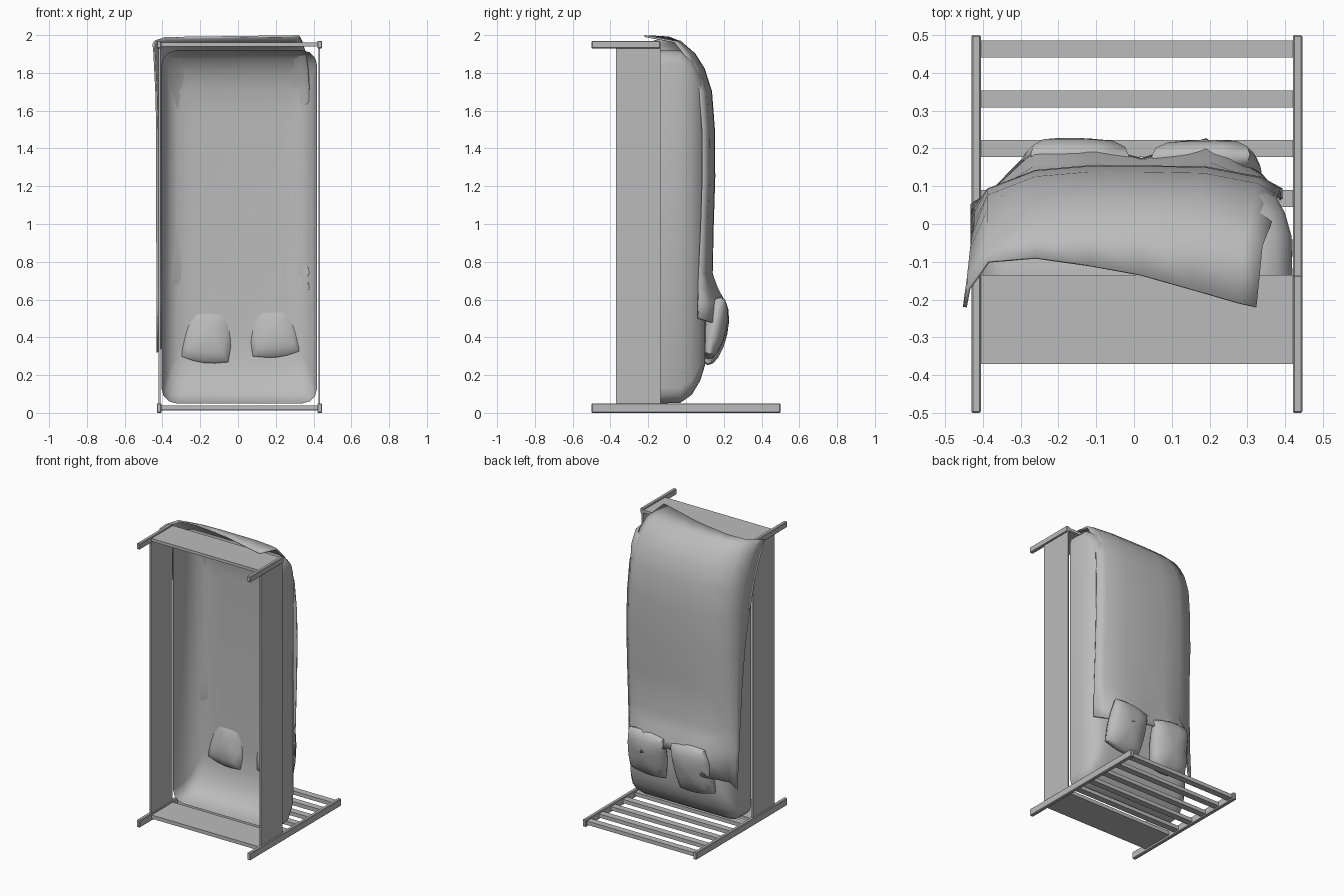
import bpy, bmesh, math
from mathutils import Matrix

cube = bpy.data.objects.get("Cube")
if cube:
    bpy.data.objects.remove(cube, do_unlink=True)

grey = bpy.data.materials.new("plain_grey")
grey.use_nodes = True
GREY = (0.5, 0.5, 0.5, 1)
grey.diffuse_color = GREY
grey.node_tree.nodes["Principled BSDF"].inputs["Base Color"].default_value = GREY


def finish(name, bm, smooth=None):
    bmesh.ops.recalc_face_normals(bm, faces=bm.faces)
    mesh = bpy.data.meshes.new(name)
    bm.to_mesh(mesh)
    bm.free()
    mesh.materials.append(grey)
    ob = bpy.data.objects.new(name, mesh)
    bpy.context.collection.objects.link(ob)
    if smooth:
        bpy.ops.object.select_all(action="DESELECT")
        ob.select_set(True)
        bpy.context.view_layer.objects.active = ob
        bpy.ops.object.shade_smooth_by_angle(angle=math.radians(smooth))
    return ob


def box(name, xs, ys, zs, bevel=0):
    bm = bmesh.new()
    bmesh.ops.create_cube(bm, size=1)
    for v in bm.verts:
        for i, (a, b) in enumerate((xs, ys, zs)):
            v.co[i] = (a + b) / 2 + v.co[i] * (b - a)
    if bevel:
        bmesh.ops.bevel(bm, geom=bm.edges[:], offset=bevel, segments=1, affect="EDGES")
    return finish(name, bm)


def bridge(bm, rows, closed=False):
    for a, b in zip(rows, rows[1:]):
        n = len(a)
        for i in range(n if closed else n - 1):
            j = (i + 1) % n
            bm.faces.new((a[i], a[j], b[j], b[i]))


# Frame: the bed stands on its headboard, its upper side facing +y
PANEL = (-0.37, -0.135)
for side, xs, rail in (("right", (-0.43, -0.405), (-0.42, -0.41)),
                       ("left", (0.42, 0.445), (0.425, 0.435))):
    box(side + "_headboard_post", xs, (-0.5, 0.5), (0, 0.05), 0.004)
    box(side + "_footboard_post", xs, (-0.5, -0.135), (1.93, 1.97), 0.004)
    box(side + "_side_rail", rail, PANEL, (0.01, 1.96))
box("headboard_panel", (-0.41, 0.425), PANEL, (0.015, 0.04))
box("footboard_panel", (-0.41, 0.425), PANEL, (1.94, 1.96))
for i in range(5):
    y = 0.4625 - 0.1315 * i
    box(f"headboard_slat_{i + 1}", (-0.41, 0.425), (y - 0.0225, y + 0.0225), (0.012, 0.038))

# Mattress: an open shell of rounded rings that close in towards the top
bm = bmesh.new()
rings = []
for y, dx, dz in ((-0.135, 0, 0), (-0.03, 0.003, 0.003), (0.03, 0.02, 0.045),
                  (0.075, 0.045, 0.12), (0.1, 0.085, 0.2), (0.108, 0.16, 0.34)):
    hx, hz, r, ring = 0.412 - dx, 0.935 - dz, 0.08, []
    for sx, sz, start in ((1, 1, 0), (-1, 1, 90), (-1, -1, 180), (1, -1, 270)):
        for k in range(4):
            a = math.radians(start + 30 * k)
            ring.append(bm.verts.new((0.007 + sx * (hx - r) + r * math.cos(a), y,
                                      0.985 + sz * (hz - r) + r * math.sin(a))))
    rings.append(ring)
bridge(bm, rings, True)
bm.faces.new(rings[-1])
finish("mattress", bm, 50)


# Pillows: squared, flattened cushions leaning on the mattress
def pillow(name, centre, half, roll):
    bm = bmesh.new()
    bmesh.ops.create_uvsphere(bm, u_segments=16, v_segments=8, radius=1)
    for v in bm.verts:
        x, z = v.co.x, v.co.y
        square = 1 / max(0.8, abs(x), abs(z)) if abs(x) + abs(z) < 0.01 else \
            (math.hypot(x, z) / max(abs(x), abs(z))) ** 0.7
        v.co = (x * square * half[0], v.co.z * half[1], z * square * half[2])
    bm.transform(Matrix.Translation(centre) @ Matrix.Rotation(math.radians(-12), 4, "X")
                 @ Matrix.Rotation(math.radians(roll), 4, "Y"))
    finish(name, bm, 60)


pillow("right_pillow", (-0.16, 0.15, 0.43), (0.145, 0.07, 0.18), 6)
pillow("left_pillow", (0.19, 0.15, 0.45), (0.145, 0.065, 0.17), -5)

# Duvet: a draped sheet, columns run across the bed and rows along it
COL_X = (-0.428, -0.418, -0.385, -0.26, -0.12, 0.02, 0.19, 0.335, 0.39)
DROP = (0, 0, 0.06, 0.012, 0, 0, 0.003, 0.03, 0.06)
BUMP = (0, 0, 0.1, 0.9, 0.8, 0.45, 1, 0.35, 0)
HEAD_Z = (0.32, 0.33, 0.37, 0.42, 0.53, 0.53, 0.47, 0.48, 0.5)
FOOT_Y = (-0.22, -0.17, -0.1, -0.09, -0.11, -0.135, -0.175, -0.21, -0.22)
# each row: height, top surface, pillow bump, hem on the right, edge x scale, drop scale
ROWS = ((None, 0.125, 0.1, 0.05, 1, 1), (0.58, 0.125, 0.085, 0.03, 1, 1),
        (0.66, 0.127, 0.04, 0.025, 1, 1), (0.74, 0.13, 0.008, 0.02, 1, 1),
        (1.0, 0.142, 0, 0, 1, 1), (1.25, 0.15, 0, -0.03, 1, 1),
        (1.5, 0.148, 0, -0.08, 0.99, 1), (1.7, 0.133, 0, -0.13, 0.97, 1),
        (1.82, 0.095, 0, -0.17, 0.95, 1), (1.9, 0.045, 0, -0.2, 0.92, 0.9),
        (1.965, -0.03, 0, -0.21, 0.87, 0.5), (1.995, None, 0, -0.22, 0.83, 0))
bm = bmesh.new()
grid = []
for height, top, bump, hem, edge, fall in ROWS:
    row = []
    for c, x in enumerate(COL_X):
        z = HEAD_Z[c] if height is None else height
        if top is None:
            y, z = FOOT_Y[c], z - 0.012 * (0.4 - x)
        elif c < 2:
            shoulder = top - DROP[2] * fall
            y = hem if c == 0 else (hem + shoulder) / 2
        else:
            y = top - DROP[c] * fall + bump * BUMP[c]
        if c < 2 and z > 1.6:
            x -= 0.02 * (z - 1.6) / 0.4
            z -= 0.015 * (2 - c) * (z > 1.95)
        row.append(bm.verts.new((x * edge if x > 0 else x, y, z)))
    grid.append(row)
bridge(bm, grid)
duvet = finish("duvet", bm, 60)
thick = duvet.modifiers.new("thickness", "SOLIDIFY")
thick.thickness = 0.01
thick.offset = 0
